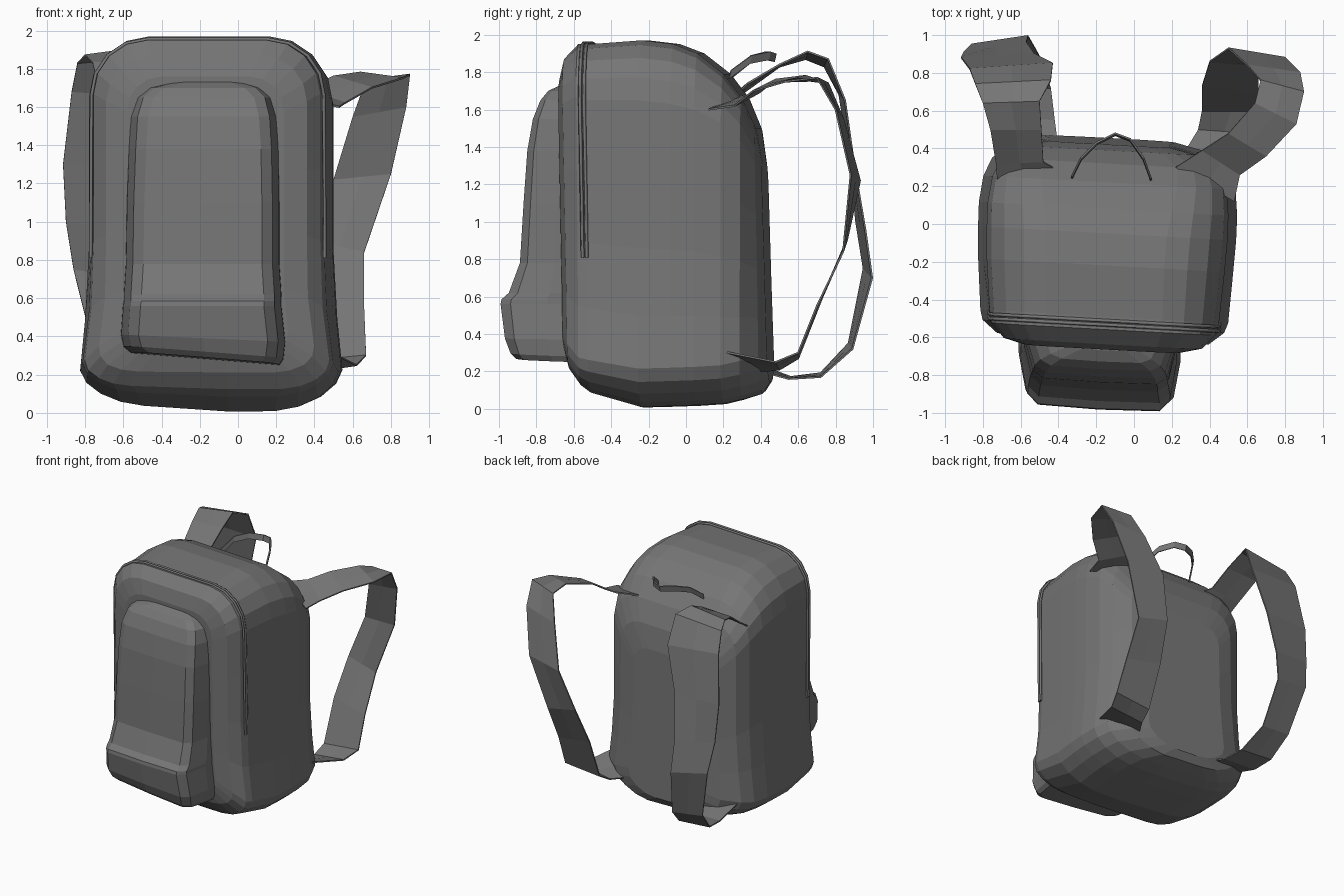
import bpy, bmesh, math
from mathutils import Vector

# Dark grey cloth
cloth = bpy.data.materials.new("dark_grey_cloth")
cloth.diffuse_color = (0.18, 0.18, 0.18, 1)


def yaw(x, y, z):
    """The bag stands slightly turned: its right side sits further forward."""
    return (x, y - 0.055*(x + 0.14), z)


def make_object(name, verts, faces):
    mesh = bpy.data.meshes.new(name)
    mesh.from_pydata(verts, [], faces)
    bm = bmesh.new()
    bm.from_mesh(mesh)
    bmesh.ops.recalc_face_normals(bm, faces=bm.faces)
    bm.to_mesh(mesh)
    bm.free()
    mesh.materials.append(cloth)
    ob = bpy.data.objects.new(name, mesh)
    bpy.context.collection.objects.link(ob)
    return ob


def loft(name, rings, closed=True):
    """Skin a list of equal rings; closed rings get end caps."""
    n = len(rings[0])
    verts = [p for r in rings for p in r]
    faces = []
    for i in range(len(rings) - 1):
        for j in range(n if closed else n - 1):
            k = (j + 1) % n
            faces.append((i*n + j, i*n + k, (i+1)*n + k, (i+1)*n + j))
    if closed:
        faces.append(tuple(range(n)))
        faces.append(tuple(range((len(rings) - 1)*n, len(rings)*n)))
    return make_object(name, verts, faces)


def body_section(y, x0, x1, z0, z1, rt, rb, tilt=0.0):
    """Upright rounded outline at depth y, flared and sagging near the base."""
    pts = []
    corners = [(x1 - rt, z1 - rt, rt, 0), (x0 + rt, z1 - rt, rt, 90),
               (x0 + rb, z0 + rb*0.7, rb, 180), (x1 - rb, z0 + rb*0.7, rb, 270)]
    for c, (cx, cz, r, a0) in enumerate(corners):
        for s in range(5):
            a = math.radians(a0 + 22.5*s)
            h = r if c < 2 else r*0.7
            pts.append((cx + r*math.cos(a), cz + h*math.sin(a)))
        if c == 2:
            pts.append(((x0 + x1)/2 + 0.1, z0))
        if c in (1, 3):
            lo, hi = z0 + rb*0.7, z1 - rt
            levels = [lo + (hi - lo)*t for t in (0.2, 0.45, 0.72)]
            x = x0 if c == 1 else x1
            pts += [(x, z) for z in (reversed(levels) if c == 1 else levels)]
    out = []
    for x, z in pts:
        flare = max(0, 1 - abs(z - 0.25)/0.4)
        if z < 0.25:
            z += 0.07*abs(x - 0.05)*(1 - z/0.25)
        x += flare*0.05*(1 if x > -0.14 else -1) * min(1, abs(x + 0.14)/0.5)
        out.append(yaw(x, y + tilt*(1 - z), z))
    return out


# Main bag, lofted from front to back
sections = [
    (-0.65, -0.58, 0.24, 0.31, 1.76, 0.18, 0.16, 0.02),
    (-0.62, -0.69, 0.36, 0.21, 1.87, 0.24, 0.20, 0.02),
    (-0.55, -0.755, 0.43, 0.12, 1.95, 0.28, 0.22, 0.01),
    (-0.49, -0.765, 0.45, 0.08, 1.95, 0.30, 0.26, 0),
    (-0.22, -0.78, 0.48, 0.0, 1.97, 0.32, 0.30, 0),
    (-0.05, -0.78, 0.495, 0.005, 1.95, 0.32, 0.30, 0),
    (0.08, -0.775, 0.50, 0.01, 1.90, 0.30, 0.30, 0),
    (0.22, -0.75, 0.49, 0.02, 1.79, 0.26, 0.30, 0),
    (0.32, -0.70, 0.45, 0.045, 1.66, 0.22, 0.30, 0),
    (0.40, -0.58, 0.33, 0.08, 1.50, 0.18, 0.28, 0.02),
    (0.43, -0.45, 0.19, 0.14, 1.32, 0.14, 0.24, 0.03),
]
loft("bag_body", [body_section(*s) for s in sections])


# Front pocket, stacked upward with slanted sides and a sagging base
def pocket_section(z, xl, xr, front, dz=0.0):
    back = -0.55
    d = front - back
    inset = [(-0.04, 0), (-0.035, 0.4), (0, 0.85), (0.055, 0.98)]
    ring = [(xl + i, back + d*t) for i, t in inset]
    ring += [((xl + xr)/2, front)]
    ring += [(xr - i, back + d*t) for i, t in reversed(inset)]
    sag = 0.08*max(0, min(1, (0.5 - z)/0.2))
    return [yaw(x, y, z + dz*(y - back)/d - sag*(x + 0.17)) for x, y in ring]


loft("front_pocket", [pocket_section(*s) for s in [
    (0.28, -0.52, 0.18, -0.90, 0.01),
    (0.31, -0.56, 0.20, -0.93, 0.01),
    (0.39, -0.575, 0.21, -0.96),
    (0.56, -0.565, 0.19, -0.985),
    (0.585, -0.56, 0.19, -0.98),
    (0.62, -0.56, 0.19, -0.94),
    (0.78, -0.55, 0.18, -0.88),
    (1.10, -0.545, 0.18, -0.86),
    (1.38, -0.535, 0.175, -0.84),
    (1.55, -0.525, 0.165, -0.81),
    (1.65, -0.495, 0.14, -0.77),
    (1.70, -0.44, 0.09, -0.73),
    (1.73, -0.33, 0.01, -0.67)]])


# Raised piping, following the bag outline
def piping(name, pts, radius):
    curve = bpy.data.curves.new(name, 'CURVE')
    curve.dimensions = '3D'
    curve.bevel_depth = radius
    curve.bevel_resolution = 0
    curve.use_fill_caps = True
    curve.materials.append(cloth)
    sp = curve.splines.new('POLY')
    sp.points.add(len(pts) - 1)
    for p, co in zip(sp.points, pts):
        p.co = (*co, 1)
    ob = bpy.data.objects.new(name, curve)
    bpy.context.collection.objects.link(ob)


for i, y in enumerate((-0.535, -0.513)):
    outline = body_section(y, -0.765, 0.449, 0.1, 1.953, 0.29, 0.16)[:10]
    path = [yaw(0.454, y + 0.015, 0.81)] + outline + [yaw(-0.77, y + 0.015, 0.81)]
    piping(f"zip_piping_{i + 1}", path, 0.01)


# Straps and handle, ribbons given by their two edges
def ribbon(name, outer, inner, thickness):
    rings = []
    for a, b in zip(outer, inner):
        a, b = Vector(a), Vector(b)
        rings.append([a, (a + b)/2, b])
    ob = loft(name, rings, closed=False)
    mod = ob.modifiers.new("thickness", 'SOLIDIFY')
    mod.thickness = thickness
    mod.offset = 0


ribbon("right_strap",
       [(0.53, 0.12, 1.60), (0.56, 0.26, 1.62), (0.70, 0.36, 1.70), (0.86, 0.53, 1.75),
        (0.90, 0.70, 1.77), (0.88, 0.80, 1.60), (0.80, 0.88, 1.25), (0.66, 0.84, 0.84),
        (0.66, 0.70, 0.55), (0.67, 0.60, 0.30), (0.62, 0.48, 0.25), (0.50, 0.18, 0.31)],
       [(0.22, 0.30, 1.67), (0.36, 0.39, 1.69), (0.50, 0.48, 1.76), (0.64, 0.64, 1.78),
        (0.67, 0.76, 1.74), (0.60, 0.84, 1.55), (0.50, 0.93, 1.22), (0.40, 0.86, 0.90),
        (0.36, 0.73, 0.60), (0.36, 0.60, 0.27), (0.34, 0.50, 0.21), (0.28, 0.40, 0.20)],
       0.01)

ribbon("left_strap",
       [(-0.72, 0.16, 1.60), (-0.73, 0.32, 1.70), (-0.76, 0.50, 1.83), (-0.80, 0.64, 1.87),
        (-0.84, 0.74, 1.83), (-0.87, 0.82, 1.68), (-0.915, 0.88, 1.30), (-0.90, 0.91, 1.00),
        (-0.86, 0.95, 0.75), (-0.76, 0.87, 0.35), (-0.72, 0.72, 0.19), (-0.70, 0.56, 0.17),
        (-0.74, 0.18, 0.31)],
       [(-0.40, 0.28, 1.69), (-0.48, 0.33, 1.74), (-0.49, 0.50, 1.84), (-0.50, 0.65, 1.91),
        (-0.44, 0.76, 1.87), (-0.43, 0.85, 1.65), (-0.53, 0.90, 1.30), (-0.57, 0.96, 0.95),
        (-0.56, 0.995, 0.70), (-0.50, 0.89, 0.32), (-0.44, 0.72, 0.17), (-0.42, 0.55, 0.16),
        (-0.40, 0.40, 0.20)],
       0.01)

arch = [(-0.33, 0.25, 1.81), (-0.28, 0.35, 1.89), (-0.20, 0.43, 1.91), (-0.10, 0.48, 1.90),
        (-0.02, 0.45, 1.91), (0.05, 0.35, 1.89), (0.09, 0.24, 1.81)]
ribbon("carry_handle", arch, [(x, y - 0.01, z - 0.045) for x, y, z in arch], 0.01)
